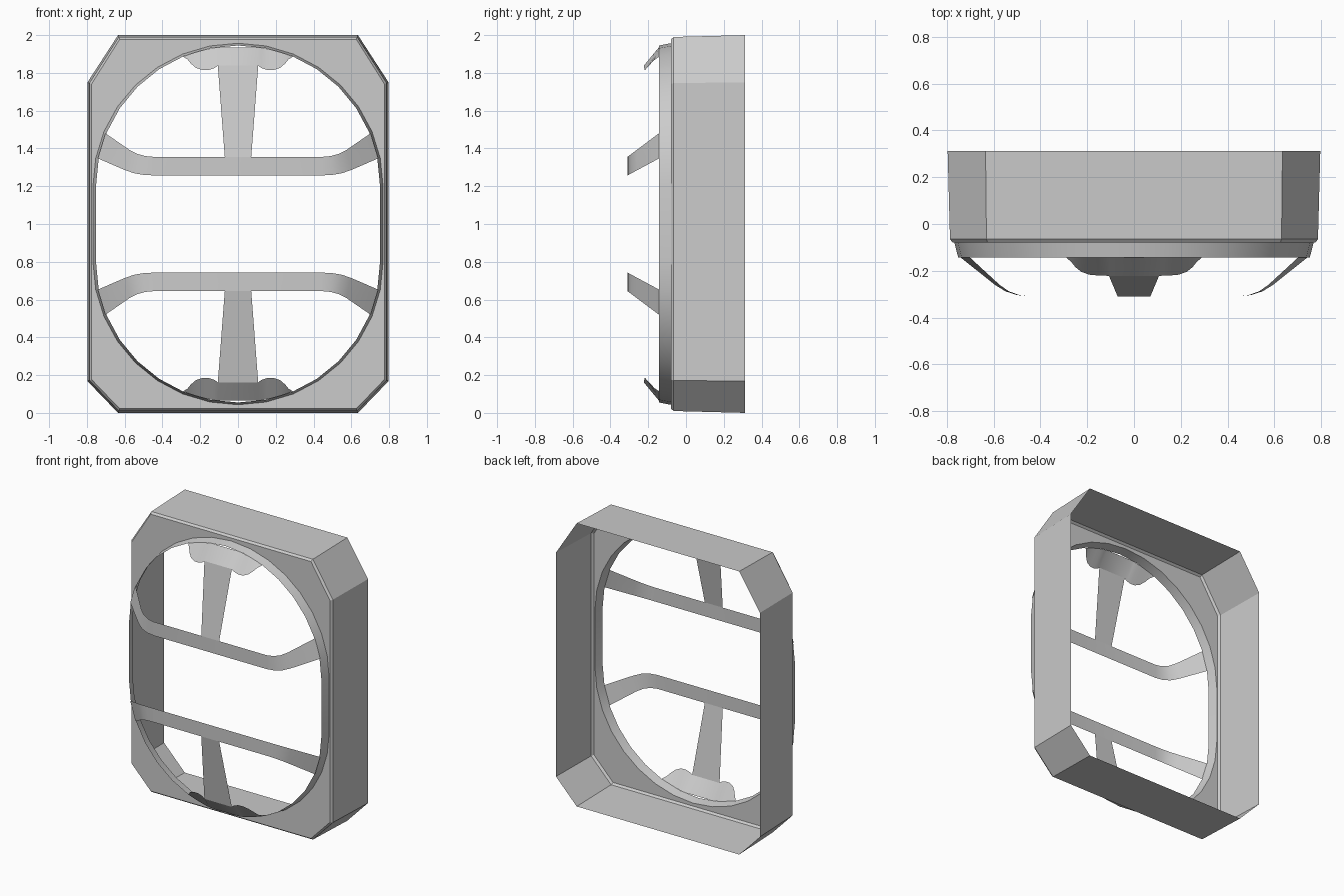
import bpy, bmesh
from math import sin, cos, pi, sqrt, radians

if "Cube" in bpy.data.objects:
    bpy.data.objects.remove(bpy.data.objects["Cube"])


def finish(name, bm, smooth=False):
    me = bpy.data.meshes.new(name)
    bm.to_mesh(me)
    bm.free()
    ob = bpy.data.objects.new(name, me)
    bpy.context.collection.objects.link(ob)
    if smooth:
        bpy.ops.object.select_all(action='DESELECT')
        bpy.context.view_layer.objects.active = ob
        ob.select_set(True)
        bpy.ops.object.shade_smooth_by_angle(angle=radians(35))
    return ob


def loft(bm, rows, closed):
    """Skin quads between successive rows of points."""
    vr = [[bm.verts.new(p) for p in r] for r in rows]
    n = len(rows[0])
    for a, b in zip(vr, vr[1:]):
        for i in range(n if closed else n - 1):
            j = (i + 1) % n
            bm.faces.new((a[i], a[j], b[j], b[i]))
    return vr


def outline(inset, y):
    """Rectangle with cut corners, taller cuts at the top."""
    w, c, lo, hi = 0.797 - inset, 0.635, inset, 2 - inset
    k = inset * 0.4
    half = [(c - k, lo), (w, 0.168 + k), (w, 1.75 - k), (c - k, hi)]
    return [(x, y, z) for x, z in half] + [(-x, y, z) for x, z in reversed(half)]


def oval(rx, rz, y, n=16):
    """Two half ellipses joined by short straight sides."""
    pts = []
    for side in (0, 1):
        for i in range(n + 1):
            a = pi * (i / n + side)
            pts.append((rx * cos(a), y, 1 + (0.2, -0.2)[side] + rz * sin(a)))
    return pts


def strip(name, a, b, mirror_z):
    """Thin strip between two edges, optionally flipped about mid height."""
    if mirror_z:
        a, b = [[(x, y, 2 - z) for x, y, z in r] for r in (b, a)]
    bm = bmesh.new()
    loft(bm, [b, a], False)
    return finish(name, bm, True)


def both_sides(half):
    """Right half, centre outward, to a full left-to-right edge."""
    return [(-x, y, z) for x, y, z in reversed(half)] + half


# Housing: open-backed wall, small bevel and front plate with oval hole
BASE = (0.768, 0.757, -0.08)
bm = bmesh.new()
rows = loft(bm, [outline(0, 0.313), outline(0.01, -0.065), outline(0.022, -0.08)], True)
front = rows[-1]
edges = [bm.edges.get((front[i], front[i - 1])) for i in range(len(front))]
hole = [bm.verts.new(p) for p in oval(*BASE)]
edges += [bm.edges.new((hole[i], hole[i - 1])) for i in range(len(hole))]
bmesh.ops.triangle_fill(bm, use_beauty=True, edges=edges, normal=(0, -1, 0))
bmesh.ops.recalc_face_normals(bm, faces=bm.faces[:])
finish("housing", bm)

# Rim: tapered oval collar
bm = bmesh.new()
loft(bm, [oval(*BASE), oval(0.752, 0.745, -0.143)], True)
bmesh.ops.recalc_face_normals(bm, faces=bm.faces[:])
finish("oval_rim", bm, True)

# Guard parts, upper set and its mirrored lower set
bend_hi = [(0.44, 0), (0.49, 0.006), (0.535, 0.022), (0.575, 0.05), (0.702, 0.167)]
bend_lo = [(0.44, 0), (0.50, 0.006), (0.55, 0.022), (0.595, 0.05), (0.742, 0.167)]
tab_edge = [(0.0, -0.222, 1.84), (0.105, -0.222, 1.84), (0.125, -0.221, 1.825),
            (0.155, -0.22, 1.815), (0.19, -0.217, 1.815), (0.225, -0.205, 1.828),
            (0.25, -0.185, 1.85), (0.268, -0.163, 1.872), (0.29, -0.143, 1.885)]
for label, flip in (("upper", False), ("lower", True)):
    # Cross bar bending back to the rim
    top = both_sides([(x, -0.31 + d, 1.355 + 0.75 * d) for x, d in bend_hi])
    bot = both_sides([(x, -0.31 + d, 1.257 + 0.54 * d) for x, d in bend_lo])
    strip(label + "_cross_bar", top, bot, flip)
    # Tapered strut
    strip(label + "_strut", [(-0.107, -0.222, 1.84), (0.107, -0.222, 1.84)],
          [(-0.07, -0.31, 1.355), (0.07, -0.31, 1.355)], flip)
    # Scalloped tab hanging from the rim
    low = both_sides(tab_edge[1:])
    rim = [(x, -0.143, 1.2 + 0.743 * sqrt(1 - (x / 0.752) ** 2)) for x, y, z in low]
    strip(label + "_tab", rim, low, flip)
